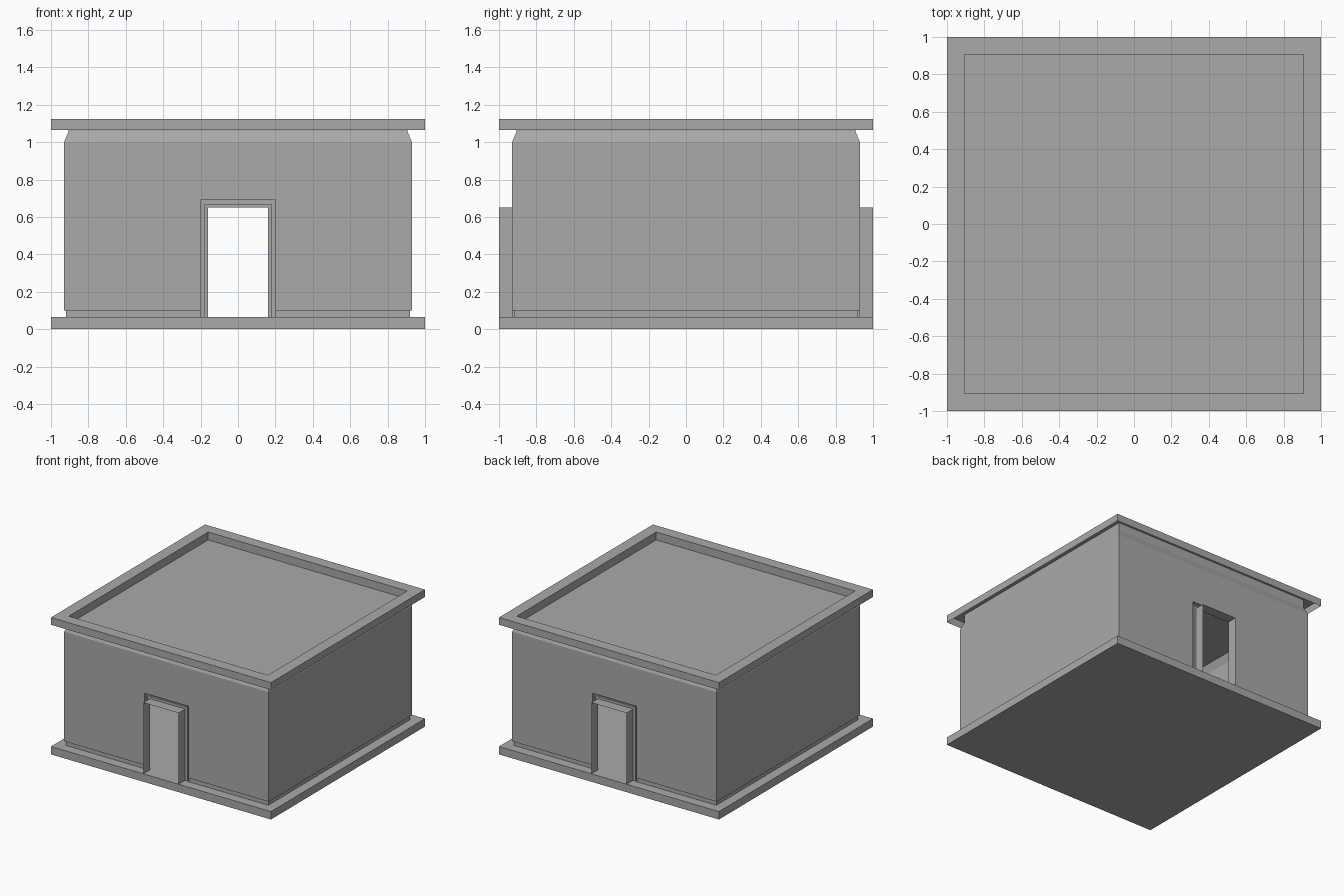
import bpy
import bmesh

if "Cube" in bpy.data.objects:
    bpy.data.objects.remove(bpy.data.objects["Cube"], do_unlink=True)

stone = bpy.data.materials.new("grey stone")
stone.use_nodes = True
GREY = (0.4, 0.4, 0.4, 1)
stone.diffuse_color = GREY
stone.node_tree.nodes["Principled BSDF"].inputs["Base Color"].default_value = GREY

FLOOR = 0.065     # top of the plinth
SKIRT = 0.10      # top of the recessed skirt
EAVE = 1.0        # top of the upright wall
DECK = 1.06       # flat roof level
WALL = 0.93       # half width of the walls
DOOR_W, DOOR_H = 0.20, 0.69


def square(r, z):
    return [(-r, -r, z), (r, -r, z), (r, r, z), (-r, r, z)]


def arch(w, h, y, base=FLOOR):
    return [(-w, y, base), (-w, y, h), (w, y, h), (w, y, base)]


def skin(bm, rows, closed):
    """Bridge successive rows of points with quads."""
    verts = [[bm.verts.new(p) for p in row] for row in rows]
    for a, b in zip(verts, verts[1:]):
        n = len(a)
        for i in range(n if closed else n - 1):
            j = (i + 1) % n
            bm.faces.new((a[i], a[j], b[j], b[i]))
    return verts


def finish(name, bm):
    bmesh.ops.remove_doubles(bm, verts=bm.verts, dist=0.0005)
    bmesh.ops.recalc_face_normals(bm, faces=bm.faces)
    mesh = bpy.data.meshes.new(name)
    bm.to_mesh(mesh)
    bm.free()
    mesh.materials.append(stone)
    bpy.context.collection.objects.link(bpy.data.objects.new(name, mesh))


# Plinth: closed slab that is also the floor inside
bm = bmesh.new()
rings = skin(bm, [square(1, 0), square(1, FLOOR)], True)
for ring in rings:
    bm.faces.new(ring)
finish("plinth", bm)

# Walls: thin shell, door openings front and back, recessed skirt at the foot
bm = bmesh.new()
foot = 0.92
for s in (-1, 1):
    skin(bm, [arch(DOOR_W, DOOR_H, s * WALL, SKIRT),
              arch(WALL, EAVE, s * WALL, SKIRT)], False)
    skin(bm, [[(s * WALL, -WALL, SKIRT), (s * WALL, WALL, SKIRT)],
              [(s * WALL, -WALL, EAVE), (s * WALL, WALL, EAVE)]], False)
    skin(bm, [[(s * foot, -foot, FLOOR), (s * foot, foot, FLOOR)],
              [(s * foot, -foot, SKIRT), (s * foot, foot, SKIRT)],
              [(s * WALL, -WALL, SKIRT), (s * WALL, WALL, SKIRT)]], False)
    for t in (-1, 1):
        skin(bm, [[(t * DOOR_W, s * foot, FLOOR), (t * foot, s * foot, FLOOR)],
                  [(t * DOOR_W, s * foot, SKIRT), (t * foot, s * foot, SKIRT)],
                  [(t * DOOR_W, s * WALL, SKIRT), (t * WALL, s * WALL, SKIRT)]],
             False)
finish("walls", bm)

# Sloped cornice
bm = bmesh.new()
skin(bm, [square(WALL, EAVE), square(0.905, DECK)], True)
finish("cornice", bm)

# Roof: sunken deck, raised inner wall and overhanging rim, open underneath
bm = bmesh.new()
rings = skin(bm, [square(0.905, DECK), square(0.905, 1.125),
                  square(1, 1.125), square(1, 1.065)], True)
bm.faces.new(rings[0])
finish("roof", bm)

# Door surrounds: stepped recess, then a thin hood reaching the plinth edge
for name, s in (("front_door_surround", -1), ("back_door_surround", 1)):
    bm = bmesh.new()
    skin(bm, [arch(DOOR_W, DOOR_H, s * WALL), arch(DOOR_W, DOOR_H, s * 0.9),
              arch(0.18, 0.67, s * 0.9), arch(0.18, 0.67, s * 0.915),
              arch(0.16, 0.65, s * 0.915), arch(0.16, 0.65, s * 1)], False)
    finish(name, bm)
